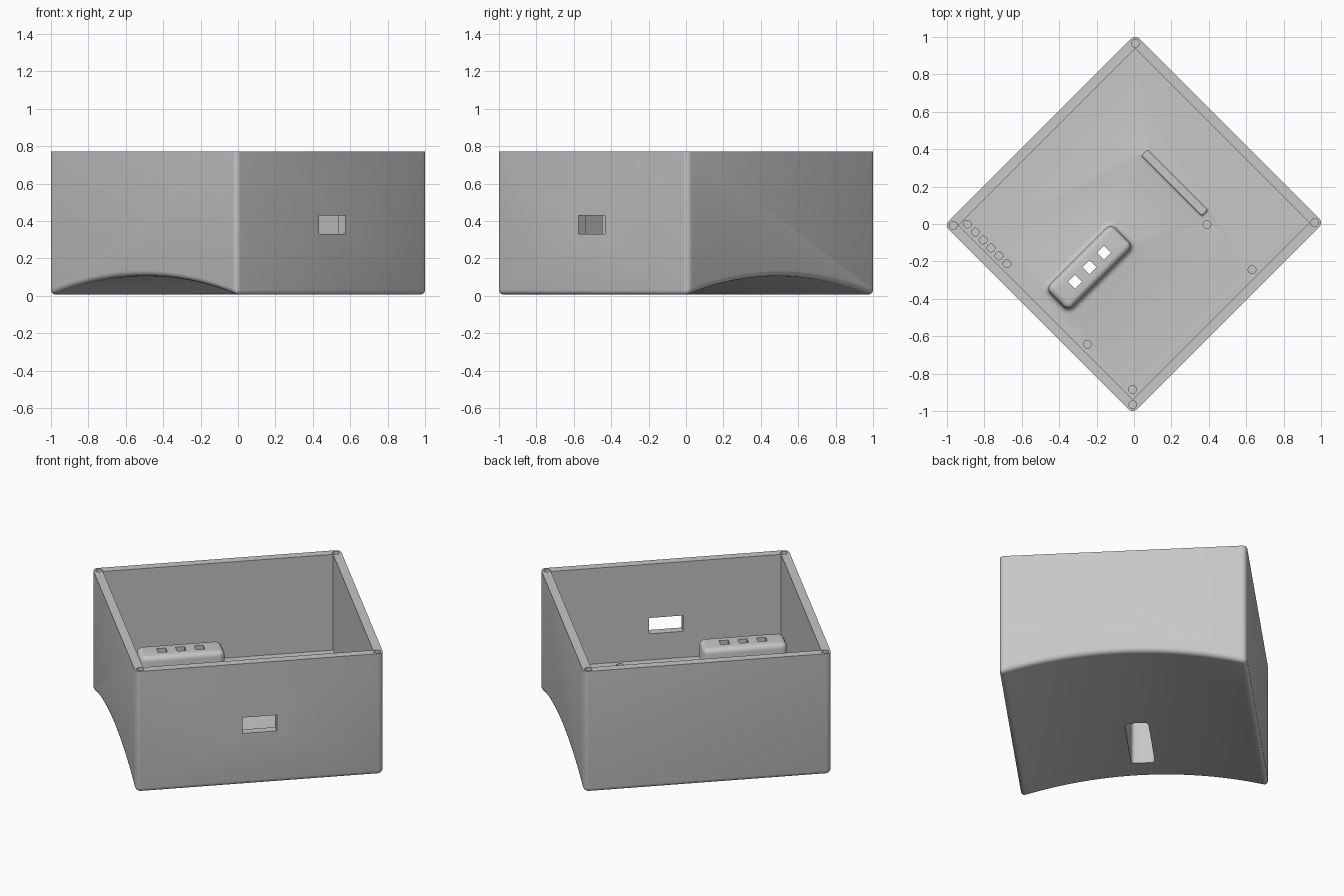
import bpy, bmesh, math
from mathutils import Matrix

if "Cube" in bpy.data.objects:
    bpy.data.objects.remove(bpy.data.objects["Cube"])

U, V, TOP = 0.721, 0.711, 0.77       # outer half sizes and height
FLOOR, ARCH, ROUND = 0.165, 0.105, 0.03
TURN = Matrix.Rotation(math.pi / 4, 4, 'Z')

grey = bpy.data.materials.new("plain_grey")
grey.use_nodes = True
grey.diffuse_color = (0.57, 0.57, 0.57, 1)
grey.node_tree.nodes["Principled BSDF"].inputs["Base Color"].default_value = grey.diffuse_color


def finish(bm, name):
    bmesh.ops.recalc_face_normals(bm, faces=bm.faces)
    me = bpy.data.meshes.new(name)
    bm.to_mesh(me)
    bm.free()
    me.transform(TURN)
    me.materials.append(grey)
    ob = bpy.data.objects.new(name, me)
    bpy.context.collection.objects.link(ob)
    return ob


def block(name, u, v, z, size):
    bm = bmesh.new()
    bmesh.ops.create_cube(bm, matrix=Matrix.Translation((u, v, z)) @ Matrix.Diagonal((*size, 1)))
    return finish(bm, name)


def peg(name, u, v, top, depth, radius=0.021):
    bm = bmesh.new()
    bmesh.ops.create_cone(bm, cap_ends=True, segments=20, radius1=radius, radius2=radius,
                          depth=depth * 2, matrix=Matrix.Translation((u, v, top)))
    return finish(bm, name)


def rounded_stack(name, u, v, hu, hv, radius, levels):
    """Rounded rectangles, each grown by an offset, joined from bottom to top."""
    bm = bmesh.new()
    rings = []
    for grow, z in levels:
        r = radius + grow
        ring = []
        for k, (su, sv) in enumerate([(1, 1), (-1, 1), (-1, -1), (1, -1)]):
            for i in range(6):
                a = math.pi / 2 * (k + i / 5)
                ring.append(bm.verts.new((u + su * (hu - radius) + r * math.cos(a),
                                          v + sv * (hv - radius) + r * math.sin(a), z)))
        rings.append(ring)
    for low, high in zip(rings, rings[1:]):
        n = len(low)
        for i in range(n):
            bm.faces.new((low[i], low[(i + 1) % n], high[(i + 1) % n], high[i]))
    bm.faces.new(rings[0])
    bm.faces.new(rings[-1])
    return finish(bm, name)


def quarter(r, z, top):
    """Levels of a rounded top edge, or of a flared foot."""
    steps = [math.pi / 2 * i / 4 for i in range(5)]
    if top:
        return [(r * math.cos(a) - r, z - r + r * math.sin(a)) for a in steps]
    return [(r - r * math.sin(a), z + r - r * math.cos(a)) for a in steps]


def combine(target, other, operation):
    mod = target.modifiers.new(operation, 'BOOLEAN')
    mod.operation, mod.object, mod.solver = operation, other, 'EXACT'
    bpy.context.view_layer.objects.active = target
    bpy.ops.object.modifier_apply(modifier=mod.name)
    bpy.data.objects.remove(other)


# Shell: arched underside, rounded corners and lower edges
bm = bmesh.new()
N = 28
R = (V * V + ARCH * ARCH) / (2 * ARCH)
arc = [-V + 2 * V * i / N for i in range(N + 1)]
profile = [(v, ARCH - R + math.sqrt(R * R - v * v)) for v in arc] + [(V, TOP), (-V, TOP)]
side = bm.faces.new([bm.verts.new((-U, v, z)) for v, z in profile])
ext = bmesh.ops.extrude_face_region(bm, geom=[side], use_keep_orig=True)
bmesh.ops.translate(bm, vec=(2 * U, 0, 0),
                    verts=[g for g in ext["geom"] if isinstance(g, bmesh.types.BMVert)])
bmesh.ops.recalc_face_normals(bm, faces=bm.faces)
edges = []
for e in bm.edges:
    a, b = e.verts[0].co, e.verts[1].co
    rim = min(a.z, b.z) > TOP - 0.01
    inside_arch = abs(a.x - b.x) > 0.1 and abs(a.y) < V - 0.01
    if not rim and not inside_arch:
        edges.append(e)
bmesh.ops.bevel(bm, geom=edges, offset=ROUND, offset_type='OFFSET', segments=4,
                profile=0.5, affect='EDGES', clamp_overlap=False)
box = finish(bm, "open_box")

# Cavity and side window
wall = 0.052
combine(box, block("cavity", 0, 0, FLOOR + 0.5, (2 * U - 2 * wall, 2 * V - 2 * wall, 1)), 'DIFFERENCE')
combine(box, block("window", 0, -V, 0.38, (0.2, 0.3, 0.1)), 'DIFFERENCE')

# Hollow raised housing with three square openings
HU, HV, HTOP = -0.332, 0.004, 0.555
housing = rounded_stack("housing", HU, HV, 0.245, 0.085, 0.035,
                        [(0.03, FLOOR - 0.03)] + quarter(0.03, FLOOR, False) + quarter(0.03, HTOP, True))
combine(box, housing, 'UNION')
combine(box, rounded_stack("pocket", HU, HV, 0.228, 0.068, 0.025, [(0, -0.1), (0, HTOP - 0.03)]), 'DIFFERENCE')
for i in (-1, 0, 1):
    combine(box, block("opening", HU + 0.109 * i, HV, HTOP, (0.053, 0.053, 0.15)), 'DIFFERENCE')

# Low rib on the floor
rib = rounded_stack("rib", 0.31, 0.004, 0.021, 0.228, 0.008,
                    [(0.015, FLOOR - 0.03)] + quarter(0.015, FLOOR, False) + [(0, FLOOR + 0.1)])
combine(box, rib, 'UNION')

# Screw holes in the rim corners
for su in (-1, 1):
    for sv in (-1, 1):
        combine(box, peg("screw_hole", su * 0.688, sv * 0.678, TOP, 0.2), 'DIFFERENCE')

# Small blind holes in the floor
spots = [(-0.631, 0.63 - 0.06 * i) for i in range(6)]
spots += [(u, v) for u in (-0.631, 0.274) for v in (-0.278, -0.619)]
for u, v in spots:
    combine(box, peg("floor_hole", u, v, FLOOR, 0.05), 'DIFFERENCE')

bpy.ops.object.select_all(action='DESELECT')
box.select_set(True)
bpy.context.view_layer.objects.active = box
bpy.ops.object.shade_smooth_by_angle(angle=math.radians(32))
